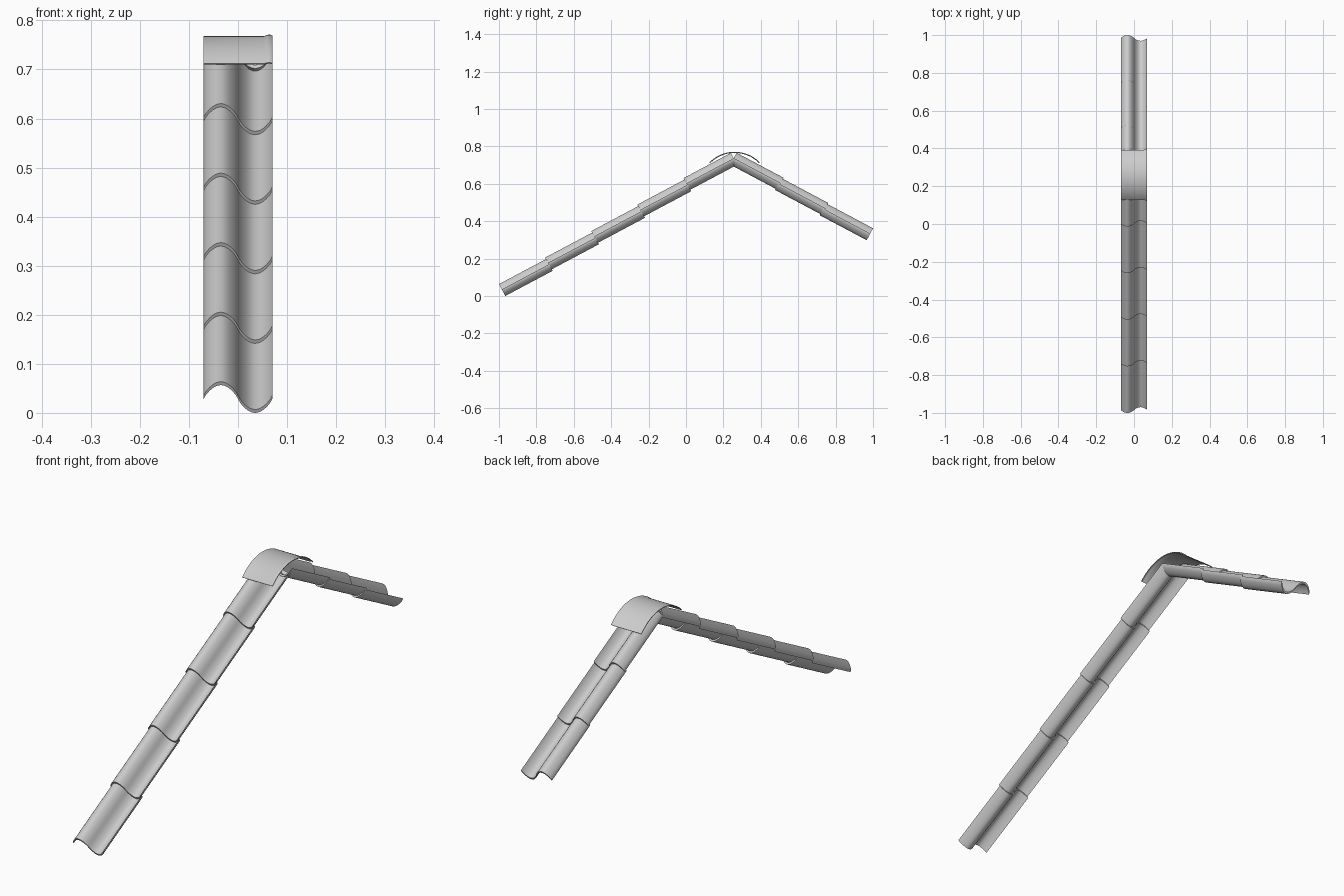
import bpy, bmesh
from math import sin, cos, pi, radians, asin, copysign
from mathutils import Vector

cube = bpy.data.objects.get("Cube")
if cube:
    bpy.data.objects.remove(cube, do_unlink=True)

HALF_WIDTH = 0.07
WAVE = 0.032          # height of the roll and depth of the pan
THICK = 0.008
TILE_PITCH = radians(28)


def thick_sheet(name, rows, offset):
    """Mesh from rows of points, thickened by offset(point)."""
    bm = bmesh.new()
    grid = [[bm.verts.new(p) for p in row] for row in rows]
    for r0, r1 in zip(grid, grid[1:]):
        for i in range(len(r0) - 1):
            bm.faces.new((r0[i], r0[i + 1], r1[i + 1], r1[i]))
    out = bmesh.ops.extrude_face_region(bm, geom=bm.faces[:])
    for v in out["geom"]:
        if isinstance(v, bmesh.types.BMVert):
            v.co += offset(v.co)
    bmesh.ops.recalc_face_normals(bm, faces=bm.faces[:])
    mesh = bpy.data.meshes.new(name)
    bm.to_mesh(mesh)
    bm.free()
    return mesh


def add_object(name, mesh):
    ob = bpy.data.objects.new(name, mesh)
    bpy.context.collection.objects.link(ob)
    return ob


def wave(x):
    """S-shaped section: roll on the -x side, pan on the +x side."""
    s = -sin(pi * x / HALF_WIDTH)
    return copysign(WAVE * abs(s) ** 0.8, s) - WAVE


def tile_mesh(name, length):
    n = 32
    xs = [HALF_WIDTH * (2 * i / n - 1) for i in range(n + 1)]
    rows = [[(x, y, wave(x)) for x in xs] for y in (0, length)]
    return thick_sheet(name, rows, lambda p: Vector((0, 0, -THICK)))


def tile_course(name, count, length, eave, step, side):
    """Overlapping tiles from the eave to the ridge; side is +1 front, -1 back."""
    mesh = tile_mesh(name, side * length)
    for i in range(count):
        ob = add_object(f"{name}_{i + 1}", mesh)
        ob.location = (0, eave[0] + side * i * step[0], eave[1] + i * step[1])
        ob.rotation_euler.x = side * TILE_PITCH


# Two roof slopes
tile_course("front_tile", 5, 0.287, (-1, 0.0636), (0.2467, 0.1417), 1)
tile_course("back_tile", 3, 0.285, (1, 0.362), (0.239, 0.135), -1)

# Curved ridge cap with a raised bead along its +x end
RADIUS, CAP_Y, CAP_Z = 0.186, 0.26, 0.582
SPREAD = asin(0.133 / RADIUS)
stations = [(-HALF_WIDTH, 0), (0.053, 0), (0.057, 0.0015),
            (0.062, 0.003), (0.066, 0.003), (HALF_WIDTH, 0.001)]
angles = [SPREAD * (i / 16 - 1) for i in range(33)]
rows = [[(x, CAP_Y + (RADIUS + lift) * sin(a), CAP_Z + (RADIUS + lift) * cos(a))
         for a in angles] for x, lift in stations]


def inward(p):
    return Vector((0, CAP_Y - p.y, CAP_Z - p.z)).normalized() * 0.003


add_object("ridge_cap", thick_sheet("ridge_cap", rows, inward))

# Smooth curved surfaces, crisp rims
for ob in bpy.context.collection.objects:
    if ob.type == "MESH" and ("tile" in ob.name or ob.name == "ridge_cap"):
        ob.select_set(True)
        bpy.context.view_layer.objects.active = ob
bpy.ops.object.shade_smooth_by_angle(angle=radians(35))
